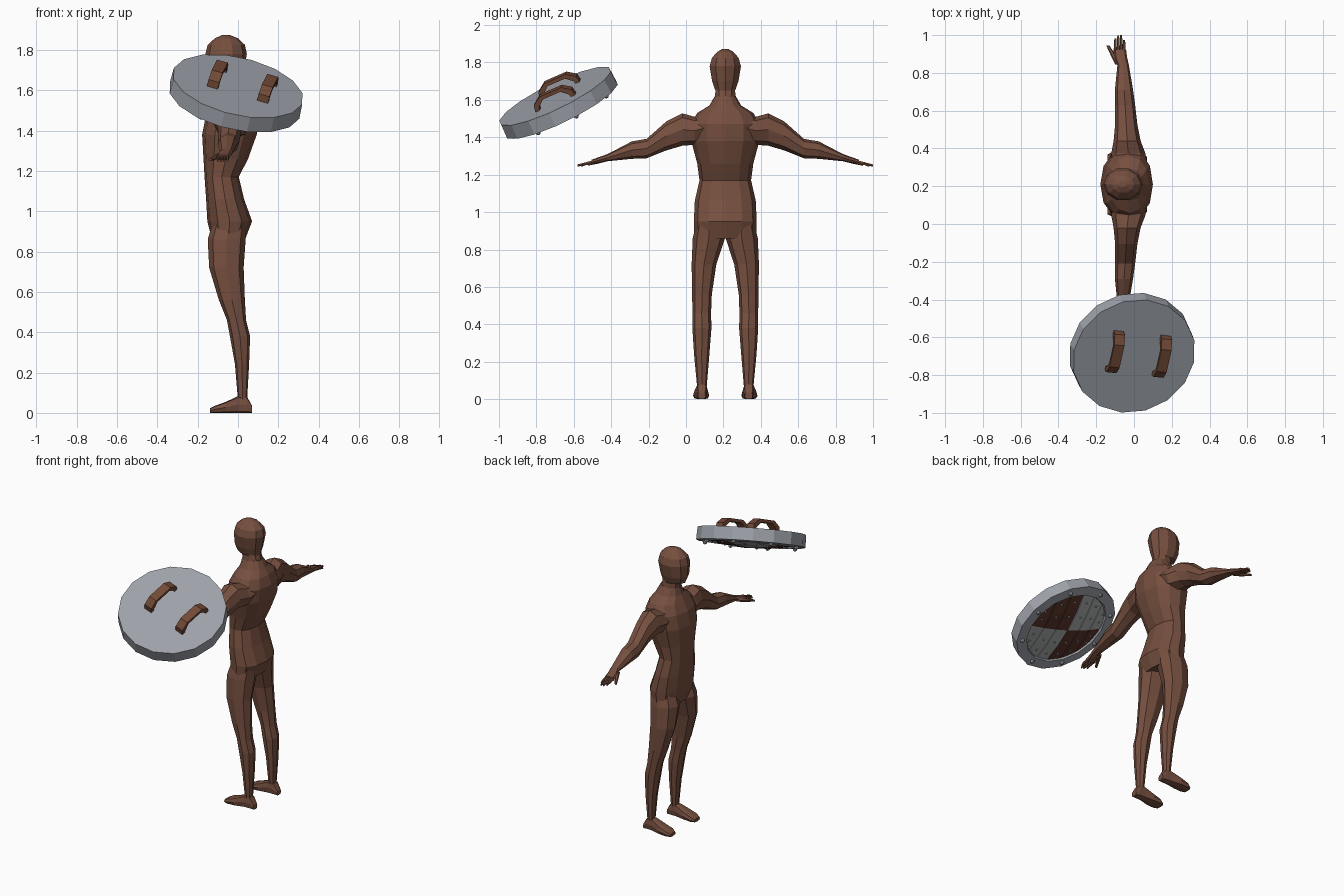
import bpy, bmesh, math
from mathutils import Matrix, Vector

if "Cube" in bpy.data.objects:
    bpy.data.objects.remove(bpy.data.objects["Cube"])

MID = 0.21  # y of the figure's symmetry plane


def material(name, rgb):
    m = bpy.data.materials.new(name)
    m.diffuse_color = (*rgb, 1)
    m.use_nodes = True
    m.node_tree.nodes["Principled BSDF"].inputs["Base Color"].default_value = m.diffuse_color
    return m


SKIN = material("brown_skin", (0.18, 0.078, 0.05))
LEATHER = material("brown_leather", (0.17, 0.067, 0.038))
STEEL = material("grey_steel", (0.34, 0.36, 0.40))
DARK = material("dark_brown_paint", (0.10, 0.034, 0.022))
PALE = material("pale_grey_paint", (0.40, 0.41, 0.41))


def finish(bm, name, mat, matrix=None):
    bmesh.ops.recalc_face_normals(bm, faces=bm.faces)
    me = bpy.data.meshes.new(name)
    bm.to_mesh(me)
    bm.free()
    me.materials.append(mat)
    ob = bpy.data.objects.new(name, me)
    if matrix:
        ob.matrix_world = matrix
    bpy.context.collection.objects.link(ob)
    return ob


def skin_rings(bm, rings):
    """Bridge successive closed rings of points and cap both ends."""
    loops = [[bm.verts.new(p) for p in ring] for ring in rings]
    n = len(loops[0])
    for a, b in zip(loops, loops[1:]):
        for i in range(n):
            j = (i + 1) % n
            bm.faces.new((a[i], a[j], b[j], b[i]))
    bm.faces.new(loops[0])
    bm.faces.new(loops[-1])


def limb(name, rows, axis, n=8, side=1, power=2.2):
    """Loft of rounded sections; a row is (position, a0, a1, b0, b1)."""
    rings = []
    for t, a0, a1, b0, b1 in rows:
        ring = []
        for k in range(n):
            ang = 2 * math.pi * k / n
            c, s = math.cos(ang), math.sin(ang)
            ca = math.copysign(abs(c) ** (2 / power), c) if abs(c) > 1e-6 else 0
            sa = math.copysign(abs(s) ** (2 / power), s) if abs(s) > 1e-6 else 0
            a = (a0 + a1) / 2 + ca * (a1 - a0) / 2
            b = (b0 + b1) / 2 + sa * (b1 - b0) / 2
            x, d, z = {"z": (a, b, t), "y": (a, t, b), "x": (t, a, b)}[axis]
            ring.append((x, MID + side * d, z))
        rings.append(ring)
    bm = bmesh.new()
    skin_rings(bm, rings)
    return finish(bm, name, SKIN)


# Torso and head: z, front x, back x, half width
torso = [(0.86, -0.13, 0.035, 0.165), (0.95, -0.152, 0.07, 0.168),
         (1.06, -0.158, 0.03, 0.163), (1.17, -0.166, 0.004, 0.138),
         (1.26, -0.171, 0.05, 0.15), (1.38, -0.178, 0.093, 0.182),
         (1.47, -0.16, 0.10, 0.185), (1.53, -0.13, 0.08, 0.15),
         (1.57, -0.11, 0.055, 0.085), (1.62, -0.10, 0.03, 0.056)]
limb("torso", [(z, f, b, -w, w) for z, f, b, w in torso], "z", 12)

head = [(1.58, -0.10, 0.035, 0.062), (1.65, -0.105, 0.015, 0.055),
        (1.655, -0.14, 0.018, 0.058), (1.70, -0.158, 0.03, 0.074),
        (1.78, -0.162, 0.044, 0.088), (1.825, -0.15, 0.034, 0.075),
        (1.857, -0.115, 0.0, 0.045), (1.873, -0.08, -0.04, 0.016)]
limb("head", [(z, f, b, -w, w) for z, f, b, w in head], "z", 10, power=2)

# Paired limbs, mirrored about the figure's centre
LEG = [(0.96, -0.12, 0.045, 0.02, 0.15), (0.86, -0.15, 0.038, 0.002, 0.174),
       (0.72, -0.143, 0.028, 0.048, 0.18), (0.56, -0.095, 0.034, 0.072, 0.177),
       (0.46, -0.055, 0.04, 0.076, 0.176), (0.38, -0.04, 0.06, 0.074, 0.176),
       (0.24, -0.015, 0.055, 0.085, 0.167), (0.06, 0.0, 0.045, 0.1, 0.15)]
FOOT = [(0.07, 0.105, 0.147, 0.0, 0.035), (0.045, 0.098, 0.152, 0.0, 0.08),
        (0.0, 0.096, 0.156, 0.0, 0.083), (-0.06, 0.088, 0.17, 0.0, 0.055),
        (-0.115, 0.086, 0.172, 0.0, 0.035), (-0.14, 0.1, 0.158, 0.0, 0.022)]
ARM = [(0.09, -0.12, 0.075, 1.40, 1.51), (0.165, -0.12, 0.06, 1.36, 1.51),
       (0.23, -0.108, 0.035, 1.355, 1.528), (0.315, -0.1, 0.018, 1.33, 1.485),
       (0.42, -0.1, 0.006, 1.288, 1.392), (0.50, -0.101, -0.005, 1.285, 1.378),
       (0.63, -0.088, -0.027, 1.272, 1.31), (0.67, -0.104, -0.036, 1.262, 1.296),
       (0.715, -0.108, -0.042, 1.255, 1.28)]
THUMB = [(0.635, -0.1, -0.06, 1.27, 1.295), (0.68, -0.122, -0.094, 1.258, 1.282),
         (0.735, -0.147, -0.13, 1.247, 1.262)]

for side, tag in ((1, "left"), (-1, "right")):
    # the figure faces -x, so its own left lies toward -y
    tag = "right" if side == 1 else "left"
    limb(tag + "_leg", LEG, "z", 8, side)
    limb(tag + "_foot", FOOT, "x", 8, side, 3.5)
    limb(tag + "_arm", ARM, "y", 8, side)
    limb(tag + "_thumb", THUMB, "y", 6, side)
    for k in range(4):
        x = -0.099 + 0.0155 * k
        tip = (0.772, 0.787, 0.79, 0.765)[k]
        limb(f"{tag}_finger_{k + 1}",
             [(0.70, x - 0.009, x + 0.008, 1.258, 1.28),
              (0.745, x - 0.007, x + 0.007, 1.25, 1.268),
              (tip, x - 0.005, x + 0.005, 1.243, 1.256)], "y", 6, side)

# Shield frame: u across the grips, v along them, n out of the inner face
n = Vector((0.207, -0.43, 0.879)).normalized()
v = Vector((0.2, 0.9, 0.39))
v = (v - n * v.dot(n)).normalized()
u = v.cross(n)
SHIELD = Matrix((u, v, n)).transposed().to_4x4()
SHIELD.translation = Vector((0.0, -0.70, 1.62))
PANEL = 0.262

# Shield disc with raised rim on the outer face
bm = bmesh.new()
profile = [(0.332, 0.0), (0.335, -0.08), (PANEL + 0.008, -0.086),
           (PANEL, -0.07)]
skin_rings(bm, [[(r * math.cos(math.tau * k / 16), r * math.sin(math.tau * k / 16), z)
                 for k in range(16)] for r, z in profile])
finish(bm, "shield_disc", STEEL, SHIELD)


def dome(a, b):
    return -0.076 - 0.03 * max(0, 1 - (a * a + b * b) / PANEL ** 2)


# Painted planks: six strips, each split into two opposite colours
step = 2 * PANEL / 6
studs = []
for i in range(6):
    lo, hi = -PANEL + i * step + 0.002, -PANEL + (i + 1) * step - 0.002
    for sv in (1, -1):
        rings = []
        for k in range(5):
            a = lo + (hi - lo) * k / 4
            end = math.sqrt(max(PANEL ** 2 - a * a, 0.0001))
            cuts = [sv * end * f for f in (0, 0.5, 1)]
            rings.append([(a, cuts[0], -0.06)] + [(a, b, dome(a, b)) for b in cuts]
                         + [(a, cuts[2], -0.06)])
        bm = bmesh.new()
        skin_rings(bm, rings)
        mid = (lo + hi) / 2
        finish(bm, f"plank_{i + 1}_{'upper' if sv > 0 else 'lower'}",
               DARK if mid * sv > 0 else PALE, SHIELD)
        reach = math.sqrt(PANEL ** 2 - mid * mid)
        studs += [(mid, sv * reach * f, dome(mid, reach * f), 0.007)
                  for f in (0.4, 0.8)]

# Rivets around the rim and small studs on the planks
for k in range(8):
    ang = math.tau * (k + 0.5) / 8
    studs.append((0.298 * math.cos(ang), 0.298 * math.sin(ang), -0.086, 0.014))
bm = bmesh.new()
for a, b, z, r in studs:
    bmesh.ops.create_uvsphere(bm, u_segments=8, v_segments=5, radius=r,
                              matrix=Matrix.Translation((a, b, z)))
finish(bm, "shield_rivets", STEEL, SHIELD)

# Two arched grips on the inner face
ARCH = [(-0.118, -0.005), (-0.112, 0.035), (-0.065, 0.068),
        (0.065, 0.068), (0.112, 0.035), (0.118, -0.005)]
for k, a in enumerate((-0.113, 0.147)):
    rings = []
    for b, h in ARCH:
        inner_b, inner_h = b * 0.8, (h - 0.02 if h > 0 else h)
        rings.append([(a - 0.028, 0.02 + b, h), (a + 0.028, 0.02 + b, h),
                      (a + 0.028, 0.02 + inner_b, inner_h),
                      (a - 0.028, 0.02 + inner_b, inner_h)])
    bm = bmesh.new()
    skin_rings(bm, rings)
    finish(bm, f"shield_grip_{k + 1}", LEATHER, SHIELD)
